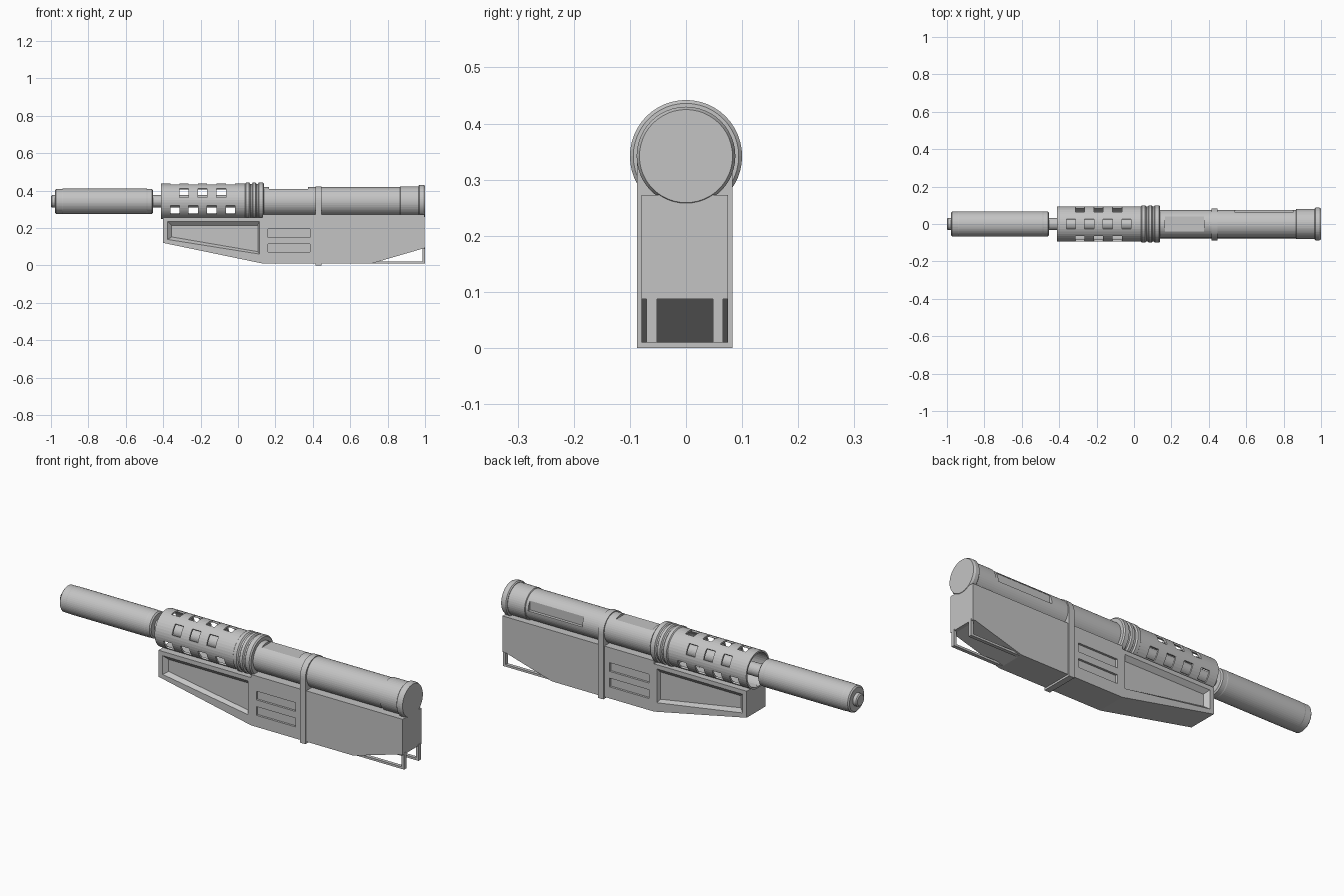
import bpy, bmesh, math
from mathutils import Vector

if "Cube" in bpy.data.objects:
    bpy.data.objects.remove(bpy.data.objects["Cube"])

AXIS_Z = 0.342      # height of the barrel axis
MID_Y = -0.002      # centre plane of the lower body

grey = bpy.data.materials.new("plain_grey")
grey.diffuse_color = (0.55, 0.55, 0.55, 1)
grey.use_nodes = True
grey.node_tree.nodes["Principled BSDF"].inputs["Base Color"].default_value = grey.diffuse_color


def finish(name, bm):
    bmesh.ops.recalc_face_normals(bm, faces=bm.faces)
    mesh = bpy.data.meshes.new(name)
    bm.to_mesh(mesh)
    bm.free()
    mesh.materials.append(grey)
    ob = bpy.data.objects.new(name, mesh)
    bpy.context.collection.objects.link(ob)
    return ob


def loft(name, loops):
    """Skin matching closed loops of points and cap both ends."""
    bm = bmesh.new()
    rings = [[bm.verts.new(p) for p in loop] for loop in loops]
    for a, b in zip(rings, rings[1:]):
        for i in range(len(a)):
            j = (i + 1) % len(a)
            bm.faces.new((a[i], a[j], b[j], b[i]))
    bm.faces.new(rings[0])
    bm.faces.new(rings[-1])
    return finish(name, bm)


def lathe(name, profile, n=48):
    """Turn (x, radius) points about the barrel axis."""
    return loft(name, [[(x, r * math.cos(2 * math.pi * i / n),
                         AXIS_Z + r * math.sin(2 * math.pi * i / n))
                        for i in range(n)] for x, r in profile])


def side_prism(name, pts, y0, y1, pts1=None):
    return loft(name, [[(x, y0, z) for x, z in pts],
                       [(x, y1, z) for x, z in (pts1 or pts)]])


def box_pts(x0, x1, z0, z1):
    return [(x0, z0), (x1, z0), (x1, z1), (x0, z1)]


def cut(ob, cutter):
    cutter.hide_render = True
    m = ob.modifiers.new("cut", 'BOOLEAN')
    m.operation = 'DIFFERENCE'
    m.solver = 'EXACT'
    m.object = cutter
    bpy.context.view_layer.objects.active = ob
    bpy.ops.object.modifier_apply(modifier=m.name)
    bpy.data.objects.remove(cutter)


# Muzzle: thin inner rod and the fat sleeve around it
lathe("inner_rod", [(-1.0, 0.027), (-0.995, 0.033), (0.06, 0.033)], 32)
lathe("muzzle_sleeve", [(-0.978, 0.06), (-0.972, 0.067), (-0.94, 0.067), (-0.935, 0.068),
                        (-0.49, 0.068), (-0.485, 0.067), (-0.461, 0.067), (-0.455, 0.06)])

# Hollow shroud with six staggered rows of windows
xs = [-0.411, -0.362, -0.313, -0.265, -0.215, -0.165, -0.115, -0.065, -0.015, 0.045]
steps = [-17, -8.5, 0, 8.5, 17, 25.67, 34.33]
angles = [30 + 60 * k + s for k in range(6) for s in steps]
bm = bmesh.new()
grid = [[bm.verts.new((x, 0.095 * math.cos(math.radians(a)),
                       AXIS_Z + 0.095 * math.sin(math.radians(a)))) for a in angles] for x in xs]
for i in range(len(xs) - 1):
    for j in range(len(angles)):
        row, step = divmod(j, len(steps))
        holes = (2, 4, 6) if row % 2 == 0 else (1, 3, 5, 7)
        if step < 4 and i in holes:
            continue
        k = (j + 1) % len(angles)
        bm.faces.new((grid[i][j], grid[i][k], grid[i + 1][k], grid[i + 1][j]))
shroud = finish("vented_shroud", bm)
solid = shroud.modifiers.new("wall", 'SOLIDIFY')
solid.thickness = 0.009
solid.offset = -1

# Ribbed collar behind the shroud
lathe("ribbed_collar", [(0.038, 0.095), (0.042, 0.1), (0.06, 0.1), (0.066, 0.093), (0.074, 0.093),
                        (0.079, 0.1), (0.094, 0.1), (0.099, 0.093), (0.106, 0.093),
                        (0.111, 0.1), (0.134, 0.1), (0.14, 0.094)])

# Rear tube with a top port and a recess on the back side
tube = lathe("rear_tube", [(0.13, 0.076), (0.98, 0.076)])
cut(tube, side_prism("port_cutter", box_pts(0.165, 0.375, 0.407, 0.5), -0.1, 0.1))
cut(tube, side_prism("recess_cutter", box_pts(0.54, 0.85, 0.338, 0.386), 0.06, 0.1))
lathe("tube_end_sleeve", [(0.865, 0.075), (0.868, 0.08), (0.975, 0.08)])
lathe("tube_end_cap", [(0.965, 0.082), (0.97, 0.088), (0.99, 0.088), (1.0, 0.083)])

# Lower body
body = side_prism("lower_body", [(-0.4, 0.12), (0.13, 0.01), (0.715, 0.01), (0.98, 0.087),
                                 (0.998, 0.087), (0.998, 0.273), (0.13, 0.273),
                                 (0.13, 0.257), (-0.4, 0.257)],
                  MID_Y - 0.077, MID_Y + 0.077)
outer = [(-0.377, 0.138), (0.114, 0.06), (0.114, 0.236), (-0.377, 0.236)]
inner = [(-0.355, 0.152), (0.106, 0.073), (0.106, 0.214), (-0.355, 0.214)]
for s in (-1, 1):
    # framed wedge panel with sloped edges
    cut(body, side_prism("panel_cutter", outer, MID_Y + s * 0.0775, MID_Y + s * 0.058, inner))
    # two long slots
    for z in (0.07, 0.15):
        cut(body, side_prism("slot_cutter", box_pts(0.16, 0.385, z, z + 0.045),
                             MID_Y + s * 0.09, MID_Y + s * 0.066))

# Open skid frames below the rear ramp
for s, side in ((-1, "front"), (1, "back")):
    y0, y1 = MID_Y + s * 0.05, MID_Y + s * 0.068
    side_prism(side + "_skid", [(0.70, 0.01), (1.0, 0.01), (1.0, 0.095), (0.986, 0.095),
                                (0.986, 0.021), (0.70, 0.021)], y0, y1)

# Strap around the body and tube
w = 0.085
strap = [(MID_Y - w, 0.0), (MID_Y + w, 0.0)]
strap += [(MID_Y + w * math.cos(math.pi * i / 24), 0.337 + w * math.sin(math.pi * i / 24))
          for i in range(25)]
loft("strap", [[(x, y, z) for y, z in strap] for x in (0.415, 0.446)])
